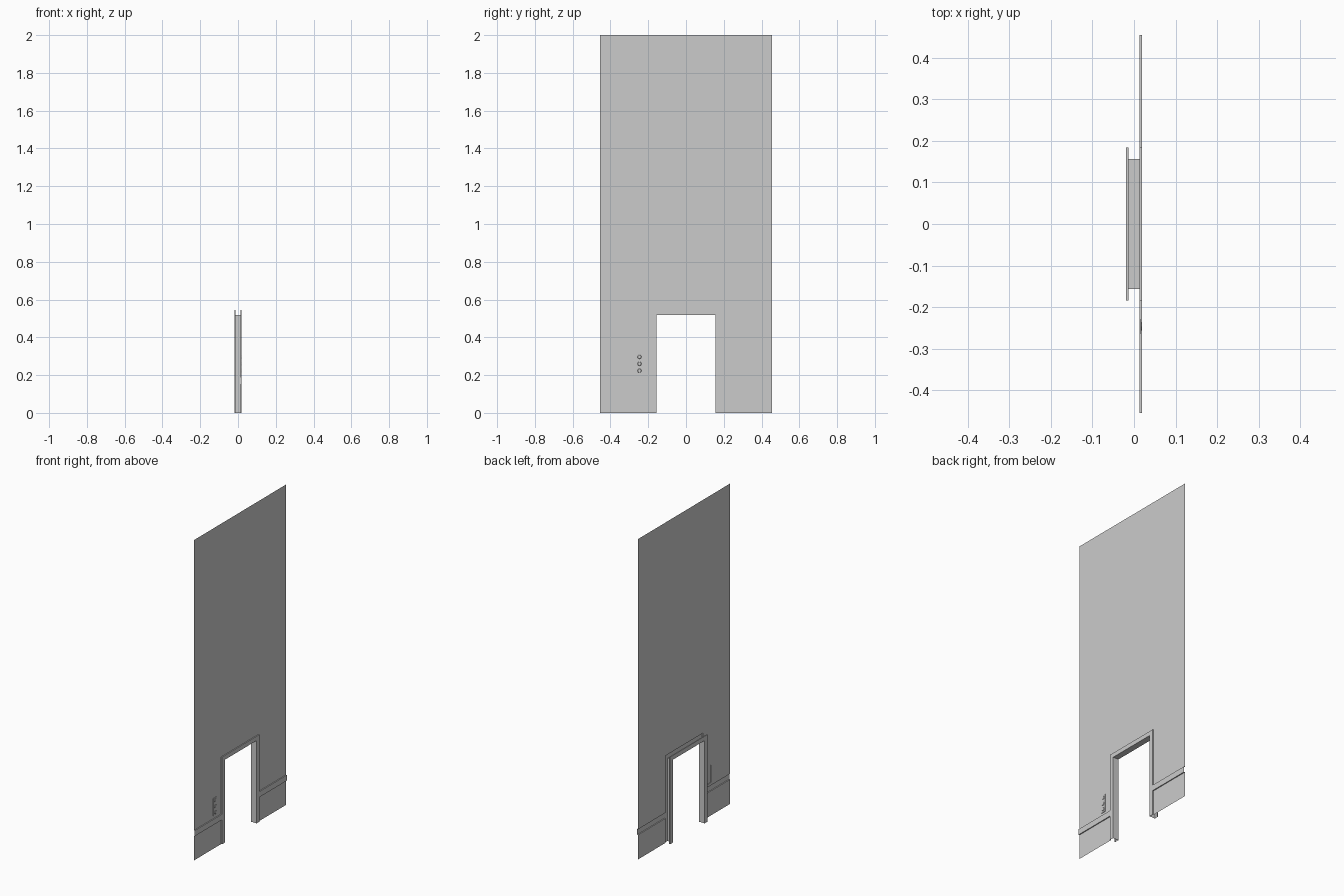
import bpy, bmesh
from math import pi
from mathutils import Matrix

if "Cube" in bpy.data.objects:
    bpy.data.objects.remove(bpy.data.objects["Cube"])

WALL, RAISED, PLATE = 0.013, 0.019, 0.0165   # depth of the sheet along x
HALF, TOP = 0.455, 2.0                       # wall half width and height
IN_Y, OUT_Y = 0.157, 0.184                   # doorway opening / trim edge
RISE = 0.36                                  # trim height minus half width
RAIL = (0.153, 0.188)
SW_Y, SW_Z = (-0.263, -0.23), (0.205, 0.315)


def finish(bm, name, face_axis=None):
    """Merge, make normals consistent and link as an object."""
    bmesh.ops.remove_doubles(bm, verts=bm.verts, dist=1e-5)
    bmesh.ops.recalc_face_normals(bm, faces=bm.faces)
    bm.normal_update()
    if face_axis is not None:
        big = max(bm.faces, key=lambda f: f.calc_area() * abs(f.normal[face_axis]))
        if big.normal[face_axis] < 0:
            bmesh.ops.reverse_faces(bm, faces=bm.faces)
    bmesh.ops.dissolve_limit(bm, angle_limit=0.01, verts=bm.verts, edges=bm.edges)
    me = bpy.data.meshes.new(name)
    bm.to_mesh(me)
    bm.free()
    ob = bpy.data.objects.new(name, me)
    bpy.context.collection.objects.link(ob)
    return ob


def quad(bm, pts):
    bm.faces.new([bm.verts.new(p) for p in pts])


def depth(y, z):
    """Relief of the wall sheet; None inside the doorway."""
    a = abs(y)
    if a < IN_Y and z < RISE + IN_Y:
        return None
    if a < OUT_Y and z < RISE + OUT_Y:
        return RAISED
    if RAIL[0] < z < RAIL[1]:
        return RAISED
    if SW_Y[0] < y < SW_Y[1] and SW_Z[0] < z < SW_Z[1]:
        return PLATE
    return WALL


# wall sheet with raised trim, rail and switch plate
ys = [-HALF, *SW_Y, -OUT_Y, -IN_Y, IN_Y, OUT_Y, HALF]
zs = [0, *RAIL, *SW_Z, RISE + IN_Y, RISE + OUT_Y, TOP]
bm = bmesh.new()
d = [[depth((y0 + y1) / 2, (z0 + z1) / 2) for z0, z1 in zip(zs, zs[1:])]
     for y0, y1 in zip(ys, ys[1:])]
for i, (y0, y1) in enumerate(zip(ys, ys[1:])):
    for j, (z0, z1) in enumerate(zip(zs, zs[1:])):
        x = d[i][j]
        if x is None:
            continue
        quad(bm, [(x, y0, z0), (x, y1, z0), (x, y1, z1), (x, y0, z1)])
        # risers where the depth steps
        if i + 1 < len(d) and d[i + 1][j] not in (None, x):
            n = d[i + 1][j]
            quad(bm, [(x, y1, z0), (n, y1, z0), (n, y1, z1), (x, y1, z1)])
        if j + 1 < len(d[i]) and d[i][j + 1] not in (None, x):
            n = d[i][j + 1]
            quad(bm, [(x, y0, z1), (x, y1, z1), (n, y1, z1), (n, y0, z1)])
finish(bm, "wall_panel", 0)

# door lining and rear trim: profile (half width, x) swept around the doorway
profile = [(IN_Y, RAISED), (IN_Y, -RAISED), (OUT_Y, -RAISED), (OUT_Y, -WALL)]


def arch(w, x):
    return [(x, -w, 0), (x, -w, RISE + w), (x, w, RISE + w), (x, w, 0)]


bm = bmesh.new()
for p, q in zip(profile, profile[1:]):
    a, b = arch(*p), arch(*q)
    for k in range(3):
        quad(bm, [a[k], a[k + 1], b[k + 1], b[k]])
frame = finish(bm, "door_lining")
# lining faces into the doorway, rear trim faces away from the wall
if max(frame.data.polygons, key=lambda f: f.normal.z * f.area).center.z > RISE + OUT_Y - 0.001:
    pass
else:
    frame.data.flip_normals()

# three small round buttons on the switch plate
for k in range(3):
    bm = bmesh.new()
    z = SW_Z[0] + (SW_Z[1] - SW_Z[0]) * (k + 0.5) / 3
    m = Matrix.Translation(((PLATE + RAISED) / 2, sum(SW_Y) / 2, z)) @ Matrix.Rotation(pi / 2, 4, 'Y')
    bmesh.ops.create_cone(bm, cap_ends=True, segments=8, radius1=0.011, radius2=0.009,
                          depth=RAISED - PLATE, matrix=m)
    finish(bm, f"switch_button_{k + 1}")
